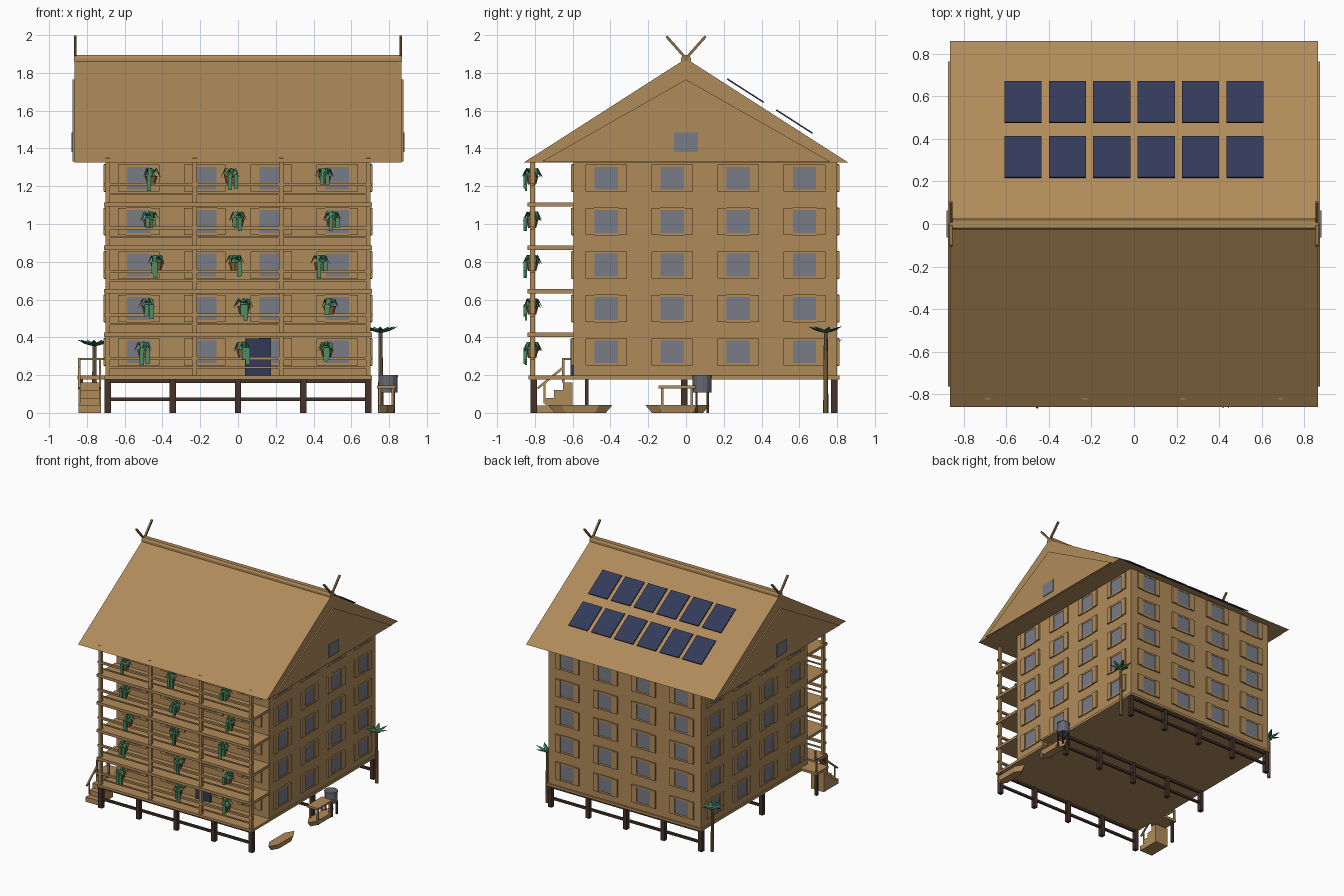
import bpy, bmesh, math, random
from mathutils import Matrix, Vector

if "Cube" in bpy.data.objects:
    bpy.data.objects.remove(bpy.data.objects["Cube"])

random.seed(4)


def mat(name, r, g, b):
    m = bpy.data.materials.new(name)
    m.diffuse_color = (r, g, b, 1)
    m.use_nodes = True
    m.node_tree.nodes["Principled BSDF"].inputs["Base Color"].default_value = m.diffuse_color
    return m


WOOD = mat("wood", 0.434, 0.258, 0.102)
DARK = mat("dark_timber", 0.061, 0.032, 0.024)
GLASS = mat("window_glass", 0.19, 0.20, 0.24)
NAVY = mat("navy", 0.033, 0.042, 0.10)
LEAF = mat("leaf_green", 0.075, 0.27, 0.125)
DEEP = mat("deep_green", 0.02, 0.13, 0.07)
CLAY = mat("clay", 0.30, 0.14, 0.05)
TRUNK = mat("trunk", 0.27, 0.165, 0.068)
TANK = mat("tank_grey", 0.13, 0.14, 0.17)


def finish(name, bm, *mats):
    bmesh.ops.recalc_face_normals(bm, faces=bm.faces)
    me = bpy.data.meshes.new(name)
    bm.to_mesh(me)
    bm.free()
    for m in mats:
        me.materials.append(m)
    ob = bpy.data.objects.new(name, me)
    bpy.context.collection.objects.link(ob)
    return ob


def box(bm, x0, x1, y0, y1, z0, z1, M=Matrix()):
    T = Matrix.Translation(((x0 + x1) / 2, (y0 + y1) / 2, (z0 + z1) / 2))
    S = Matrix.Diagonal((x1 - x0, y1 - y0, z1 - z0, 1))
    bmesh.ops.create_cube(bm, size=1, matrix=M @ T @ S)


def cone(bm, x, y, z0, z1, r0, r1, n):
    bmesh.ops.create_cone(bm, cap_ends=True, segments=n, radius1=r0, radius2=r1, depth=z1 - z0,
                          matrix=Matrix.Translation((x, y, (z0 + z1) / 2)))


def beam(bm, a, b, w):
    a, b = Vector(a), Vector(b)
    M = Matrix.Translation(a) @ (b - a).to_track_quat('Z', 'Y').to_matrix().to_4x4()
    box(bm, -w / 2, w / 2, -w / 2, w / 2, 0, (b - a).length, M)


def prism(bm, pts, x0, x1):
    """Extrude a (y, z) outline along x."""
    f = bm.faces.new([bm.verts.new((x0, y, z)) for y, z in pts])
    e = bmesh.ops.extrude_face_region(bm, geom=[f])
    bmesh.ops.translate(bm, vec=(x1 - x0, 0, 0),
                        verts=[v for v in e["geom"] if isinstance(v, bmesh.types.BMVert)])


def blade(bm, root, ang, length, rise, droop, width, mi):
    """Leaf with a bend halfway: rises, then drops towards the tip."""
    d = Vector((math.cos(ang), math.sin(ang), 0))
    s, up, root = Vector((-d.y, d.x, 0)) * width / 2, Vector((0, 0, 1)), Vector(root)
    mid, tip = root + d * length * .55 + up * rise, root + d * length + up * droop
    rings = [[bm.verts.new(c + s * k + up * h) for k, h in ((-1, 0), (0, .007), (1, 0), (0, -.007))]
             for c, k2 in ((root, 1), (mid, 1))]
    t = bm.verts.new(tip)
    fs = [bm.faces.new(rings[0])]
    for i in range(4):
        j = (i + 1) % 4
        fs.append(bm.faces.new((rings[0][i], rings[0][j], rings[1][j], rings[1][i])))
        fs.append(bm.faces.new((rings[1][i], rings[1][j], t)))
    for f in fs:
        f.material_index = mi


FLOORS = [0.18 + 0.23 * i for i in range(5)]
COLS = (-0.525, -0.175, 0.175, 0.525)

# House block and base floor
bm = bmesh.new()
box(bm, -.70, .70, -.595, .80, .19, 1.33)
finish("house_walls", bm, WOOD)
bm = bmesh.new()
box(bm, -.71, .71, -.835, .812, .177, .197)
finish("base_floor", bm, WOOD)

# Roof, gable plates, ridge cap and crossed finials
bm = bmesh.new()
prism(bm, [(-.86, 1.325), (.86, 1.325), (0, 1.876)], -.866, .866)
finish("roof", bm, WOOD)
bm = bmesh.new()
prism(bm, [(-.765, 1.33), (.765, 1.33), (0, 1.765)], -.876, .876)
finish("gable_walls", bm, WOOD)
bm = bmesh.new()
prism(bm, [(-.026, 1.86), (.026, 1.86), (.026, 1.878), (.018, 1.894), (-.018, 1.894), (-.026, 1.878)],
      -.867, .867)
finish("ridge_cap", bm, WOOD)
bm = bmesh.new()
for x in (-.861, .861):
    for s in (-1, 1):
        beam(bm, (x, -.01 * s, 1.865), (x, s * .104, 1.994), .014)
finish("crossed_finials", bm, TRUNK)
bm = bmesh.new()
for s in (-1, 1):
    box(bm, s * .879 - .003, s * .879 + .003, -.064, .064, 1.38, 1.485)
finish("gable_windows", bm, GLASS)

# Solar panels, parallel to the back roof slope
bm = bmesh.new()
tilt = Matrix.Rotation(math.atan2(-.122, .19), 4, 'X')
for y, z in ((.315, 1.706), (.574, 1.542)):
    for i in range(6):
        M = Matrix.Translation(((i - 2.5) * .209, y, z)) @ tilt
        box(bm, -.0875, .0875, -.114, .114, -.004, .004, M)
finish("solar_panels", bm, NAVY)

# Windows with frames and shutters on all four walls (local -y faces outwards)
frames, panes = bmesh.new(), bmesh.new()
walls = ((0, 0, .595), (math.pi, 0, .80), (math.pi / 2, .1025, .70), (-math.pi / 2, .1025, .70))
for ang, cy, dist in walls:
    for u in COLS:
        for z in FLOORS:
            M = Matrix.Translation((0, cy if abs(math.sin(ang)) > .5 else 0, z + .143)) \
                @ Matrix.Rotation(ang, 4, 'Z') @ Matrix.Translation((u, -dist, 0))
            box(panes, -.0625, .0625, -.006, 0, -.06, .06, M)
            for s in (-1, 1):
                a, b = sorted((s * .062, s * .110))
                box(frames, a, b, -.013, 0, -.072, .072, M)
                a, b = sorted((s * .060, s * .074))
                box(frames, -.064, .064, -.009, 0, a, b, M)
finish("window_frames_and_shutters", frames, WOOD)
finish("window_panes", panes, GLASS)

# Front door
bm = bmesh.new()
box(bm, .037, .175, -.612, -.595, .19, .395)
finish("front_door", bm, NAVY)

# Balcony slabs, posts and rails
bm = bmesh.new()
for z in FLOORS[1:]:
    box(bm, -.71, .71, -.84, -.595, z - .007, z + .015)
finish("balcony_floors", bm, WOOD)
bm = bmesh.new()
for x in (-.69, -.23, .23, .69):
    box(bm, x - .012, x + .012, -.825, -.80, .19, 1.35)
finish("balcony_posts", bm, WOOD)
bm = bmesh.new()
for z in FLOORS:
    box(bm, -.71, .71, -.826, -.806, z + .10, z + .116)
    box(bm, -.70, .70, -.820, -.810, z + .055, z + .065)
finish("balcony_rails", bm, WOOD)

# Hanging plants, three to a floor
pots, plants = bmesh.new(), bmesh.new()
spots = ((-.50, .025, .47), (-.475, .03, .485), (-.43, -.015, .435), (-.47, 0, .50), (-.46, -.04, .46))
for z, row in zip(FLOORS, spots):
    for x in row:
        y, c = -.815, z + .155
        cone(pots, x, y, c - .045, c, .022, .034, 8)
        cone(plants, x, y, c, c + .042, .026, .006, 6)
        for k in range(7):
            a = k * math.tau / 7 + random.random()
            blade(plants, (x, y, c + .012), a, random.uniform(.045, .06), .022, -.022, .024, k % 2)
        for k in range(2):
            vx, n = x + random.uniform(-.02, .03), random.uniform(.04, .085)
            box(plants, vx - .011, vx + .011, y - .038 - k * .006, y - .026, c - n, c + .01)
finish("hanging_pots", pots, CLAY)
finish("hanging_plants", plants, LEAF, DEEP)

# Stilts and cross beams
bm = bmesh.new()
for y in (-.805, -.01, .785):
    for x in (-.69, -.345, 0, .345, .69):
        box(bm, x - .017, x + .017, y - .017, y + .017, 0, .18)
    for z in (.073, .167):
        box(bm, -.69, .69, y - .009, y + .009, z - .009, z + .009)
box(bm, -.84, -.82, -.535, -.515, 0, .18)
finish("stilts_and_beams", bm, DARK)

# Side stair with landing and handrails
bm = bmesh.new()
for i in range(4):
    box(bm, -.845, -.725, -.79 + i * .046, -.60, i * .04, .04 + i * .04)
box(bm, -.85, -.70, -.655, -.50, .178, .198)
finish("side_stair", bm, WOOD)
bm = bmesh.new()
for x in (-.84, -.73):
    beam(bm, (x, -.785, .13), (x, -.65, .24), .012)
    beam(bm, (x, -.75, .05), (x, -.75, .16), .01)
    beam(bm, (x, -.65, .16), (x, -.65, .29), .012)
for y in (-.65, -.51):
    beam(bm, (-.84, y, .19), (-.84, y, .29), .012)
beam(bm, (-.84, -.655, .285), (-.84, -.505, .285), .012)
beam(bm, (-.846, -.51, .285), (-.71, -.51, .285), .012)
finish("stair_handrails", bm, WOOD)

# Two boats with pointed ends
for n, yc in (("front_boat", -.56), ("rear_boat", -.045)):
    bm = bmesh.new()
    plan = ((0, -.17), (.042, -.10), (.042, .10), (0, .17), (-.042, .10), (-.042, -.10))
    low, top = [[bm.verts.new((.79 + x * k, yc + y * k, z)) for x, y in plan]
                for k, z in ((.8, 0), (1, .042))]
    bm.faces.new(low)
    t = bm.faces.new(top)
    for i in range(6):
        j = (i + 1) % 6
        bm.faces.new((low[i], low[j], top[j], top[i]))
    bmesh.ops.inset_region(bm, faces=[t], thickness=.008, depth=-.008)
    finish(n, bm, WOOD)

# Small table
bm = bmesh.new()
box(bm, .735, .835, -.145, .05, .13, .146)
for x in (.75, .82):
    for y in (-.125, .03):
        box(bm, x - .007, x + .007, y - .007, y + .007, 0, .13)
finish("small_table", bm, WOOD)

# Water tank on legs
bm = bmesh.new()
cone(bm, .795, .085, .108, .19, .05, .05, 12)
cone(bm, .795, .085, .19, .20, .052, .052, 12)
finish("water_tank", bm, TANK)
bm = bmesh.new()
for x in (.765, .825):
    for y in (.055, .115):
        box(bm, x - .006, x + .006, y - .006, y + .006, 0, .11)
finish("tank_legs", bm, DARK)

# Palm trees behind the house
for n, x, h in (("right_palm", .755, .44), ("left_palm", -.76, .37)):
    bm = bmesh.new()
    cone(bm, x, .74, 0, h, .014, .010, 8)
    finish(n + "_trunk", bm, TRUNK)
    bm = bmesh.new()
    for k in range(7):
        blade(bm, (x, .74, h - .012), k * math.tau / 7 + .2, .095, .014, .03, .03, k % 2)
    finish(n + "_fronds", bm, LEAF, DEEP)
